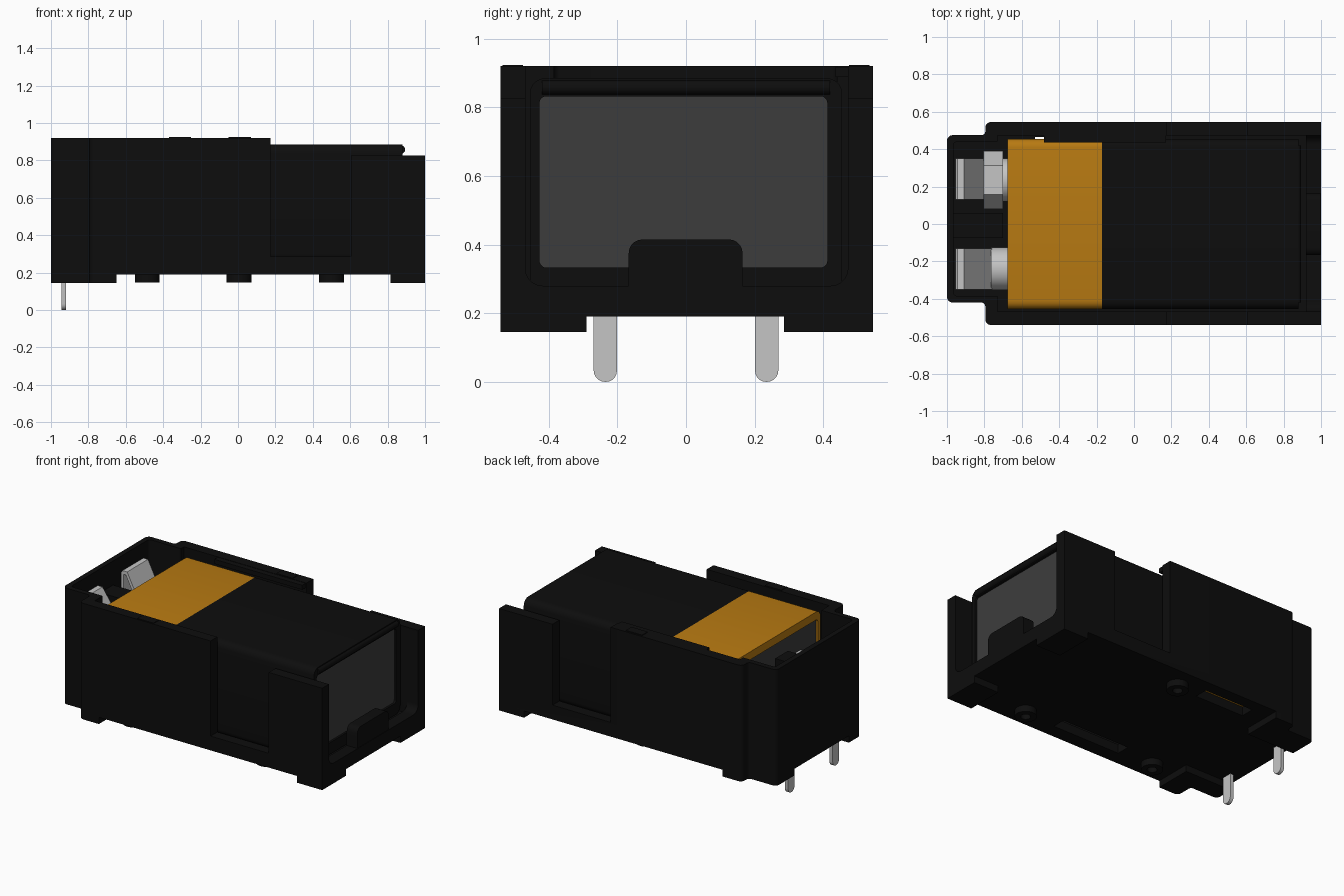
import bpy, bmesh, math
from mathutils import Vector

cube = bpy.data.objects.get("Cube")
if cube:
    bpy.data.objects.remove(cube, do_unlink=True)


def material(name, rgb):
    m = bpy.data.materials.new(name)
    m.diffuse_color = (*rgb, 1)
    m.use_nodes = True
    bsdf = m.node_tree.nodes["Principled BSDF"]
    bsdf.inputs["Base Color"].default_value = (*rgb, 1)
    bsdf.inputs["Roughness"].default_value = 0.6
    return m


BLACK = material("black plastic", (0.004, 0.004, 0.004))
ORANGE = material("orange jacket", (0.48, 0.195, 0.006))
GREY = material("dark grey plate", (0.046, 0.046, 0.046))
METAL = material("silver metal", (0.56, 0.56, 0.56))


def prism(name, pts, axis, a, b, mat):
    """Extrude a 2D outline from a to b along an axis (outline uses the other two axes in order)."""
    def place(p, t):
        return {"x": (t, *p), "y": (p[0], t, p[1]), "z": (*p, t)}[axis]
    bm = bmesh.new()
    low = [bm.verts.new(place(p, a)) for p in pts]
    high = [bm.verts.new(place(p, b)) for p in pts]
    bm.faces.new(low)
    bm.faces.new(high)
    n = len(pts)
    for i in range(n):
        j = (i + 1) % n
        bm.faces.new((low[i], low[j], high[j], high[i]))
    bmesh.ops.recalc_face_normals(bm, faces=bm.faces)
    me = bpy.data.meshes.new(name)
    bm.to_mesh(me)
    bm.free()
    me.materials.append(mat)
    ob = bpy.data.objects.new(name, me)
    bpy.context.collection.objects.link(ob)
    return ob


def rect(x0, x1, y0, y1):
    return [(x0, y0), (x1, y0), (x1, y1), (x0, y1)]


def box(name, x, y, z, mat):
    return prism(name, rect(*x, *y), "z", *z, mat)


def rounded(pts, radii, steps=5):
    """Round each corner of an outline with its own radius."""
    out = []
    for i, p in enumerate(pts):
        r = radii if isinstance(radii, (int, float)) else radii[i]
        p = Vector(p)
        if r == 0:
            out.append(tuple(p))
            continue
        a = p + (Vector(pts[i - 1]) - p).normalized() * r
        b = p + (Vector(pts[(i + 1) % len(pts)]) - p).normalized() * r
        for k in range(steps + 1):
            t = k / steps * math.pi / 2
            out.append(tuple(a + (p - a) * math.sin(t) + (b - p) * (1 - math.cos(t))))
    return out


def circle(c, r, n=32, turn=0):
    return [(c[0] + r * math.cos(turn + 2 * math.pi * i / n),
             c[1] + r * math.sin(turn + 2 * math.pi * i / n)) for i in range(n)]


def cut(ob, cutter):
    cutter.hide_render = True
    mod = ob.modifiers.new("cut", "BOOLEAN")
    mod.operation = "DIFFERENCE"
    mod.solver = "EXACT"
    mod.object = cutter
    bpy.context.view_layer.objects.active = ob
    bpy.ops.object.modifier_apply(modifier=mod.name)
    bpy.data.objects.remove(cutter, do_unlink=True)


def smooth(ob):
    bpy.ops.object.select_all(action="DESELECT")
    ob.select_set(True)
    bpy.context.view_layer.objects.active = ob
    bpy.ops.object.shade_smooth_by_angle(angle=math.radians(35))


# Holder tray: stepped footprint, hollowed out
outline = [(1, -0.54), (1, 0.545), (-0.795, 0.545), (-0.795, 0.475),
           (-1, 0.475), (-1, -0.42), (-0.795, -0.42), (-0.795, -0.54)]
tray = prism("holder_tray", rounded(outline, [0, 0, 0.03, 0.02, 0.03, 0.03, 0.02, 0.03]),
             "z", 0.19, 0.92, BLACK)
cut(tray, box("cutter", (-0.73, 0.92), (-0.468, 0.472), (0.25, 2), BLACK))        # battery bay
cut(tray, prism("cutter", rounded(rect(-0.965, -0.6, -0.385, 0.44), 0.02), "z", 0.25, 2, BLACK))
cut(tray, box("cutter", (0.175, 2), (-1, 1), (0.825, 2), BLACK))                  # lower end
cut(tray, box("cutter", (0.175, 0.605), (-1, 1), (0.285, 2), BLACK))              # finger openings
cut(tray, prism("cutter", rounded(rect(-0.468, 0.472, 0.28, 2), [0.05, 0.05, 0, 0]),
                "x", 0.85, 2, BLACK))                                             # open end
for x, y, length in ((0.0, -0.40, 0.5), (-0.35, 0.42, 0.36)):                     # floor slots
    cut(tray, box("cutter", (x - length / 2, x + length / 2), (y - 0.045, y + 0.045), (0, 0.27), BLACK))
smooth(tray)

# End stop tab
tab = prism("end_tab", rounded(rect(-0.167, 0.165, 0.2, 0.415), [0, 0, 0.04, 0.04]),
            "x", 0.92, 0.998, BLACK)
smooth(tab)

# Retaining lip and top clips on the side walls
box("retaining_lip", (-0.48, 0.17), (0.435, 0.50), (0.888, 0.918), BLACK)
for i, (x, y) in enumerate(((-0.31, -0.505), (0.01, 0.505))):
    box(f"wall_clip_{i + 1}", (x - 0.06, x + 0.06), (y - 0.03, y + 0.03), (0.9, 0.924), BLACK)

# Feet at the four corners
for side, y0, y1 in (("right", -0.54, -0.29), ("left", 0.285, 0.545)):
    box(f"{side}_end_foot", (0.815, 1), (y0, y1), (0.145, 0.2), BLACK)
    s = -1 if y0 < 0 else 1
    outer, inner, step = (y1, y0, 0.475) if s > 0 else (y0, y1, -0.42)
    foot = [(-0.65, inner), (-0.65, outer), (-0.795, outer), (-0.795, step), (-1, step), (-1, inner)]
    smooth(prism(f"{side}_contact_foot", rounded(foot, [0, 0, 0.03, 0.02, 0.03, 0]),
                 "z", 0.145, 0.2, BLACK))

# Ring bosses under the floor
for i, (x, y) in enumerate(((0.5, -0.41), (0.005, 0.41), (-0.485, -0.41))):
    boss = prism(f"mount_boss_{i + 1}", circle((x, y), 0.066), "z", 0.147, 0.2, BLACK)
    cut(boss, prism("cutter", circle((x, y), 0.03), "z", 0.1, 0.18, BLACK))
    smooth(boss)

# Battery jacket in two colours, with recessed end plates
section = rect(-0.455, 0.455, 0.255, 0.885)
for name, a, b, mat in (("battery_top_jacket", -0.675, -0.17, ORANGE),
                        ("battery_body_jacket", -0.17, 0.88, BLACK)):
    jacket = prism(name, rounded(section, 0.045), "x", a, b, mat)
    end = a if a < -0.5 else b
    cut(jacket, prism("cutter", rounded(rect(-0.427, 0.412, 0.333, 0.832), 0.02),
                      "x", end - 0.025, end + 0.025, mat))
    smooth(jacket)
    x = end + (0.02 if end < 0 else -0.02)
    prism(name.replace("jacket", "end_plate"), rect(-0.43, 0.414, 0.33, 0.834),
          "x", x - 0.006, x + 0.006, GREY)
smooth(prism("crimp_bead", circle((0.872, 0.858), 0.022, 16), "y", -0.42, 0.42, BLACK))

# Snap terminals: hexagonal socket and round stud
prism("socket_terminal", circle((0.235, 0.57), 0.155, 6), "x", -0.805, -0.70, METAL)
smooth(prism("socket_base", circle((0.235, 0.57), 0.115), "x", -0.70, -0.65, METAL))
smooth(prism("stud_terminal", circle((-0.24, 0.57), 0.115), "x", -0.765, -0.65, METAL))

# Spring contacts and solder pins
for name, y, reach in (("left", 0.24, -0.80), ("right", -0.24, -0.76)):
    spring = [(-0.955, 0.25), (-0.955, 0.82), (-0.945, 0.835), (-0.91, 0.835),
              (reach, 0.62), (reach, 0.42), (reach - 0.018, 0.42), (reach - 0.018, 0.61),
              (-0.92, 0.812), (-0.935, 0.812), (-0.935, 0.25)]
    prism(f"{name}_spring_contact", spring, "y", y - 0.11, y + 0.11, METAL)
    c = math.copysign(0.235, y)
    pin = rounded(rect(c - 0.034, c + 0.034, 0, 0.3), [0.033, 0.033, 0, 0])
    smooth(prism(f"{name}_solder_pin", pin, "x", -0.943, -0.919, METAL))

# Divider between the contacts
box("contact_divider", (-0.97, -0.70), (-0.075, 0.06), (0.24, 0.76), BLACK)
